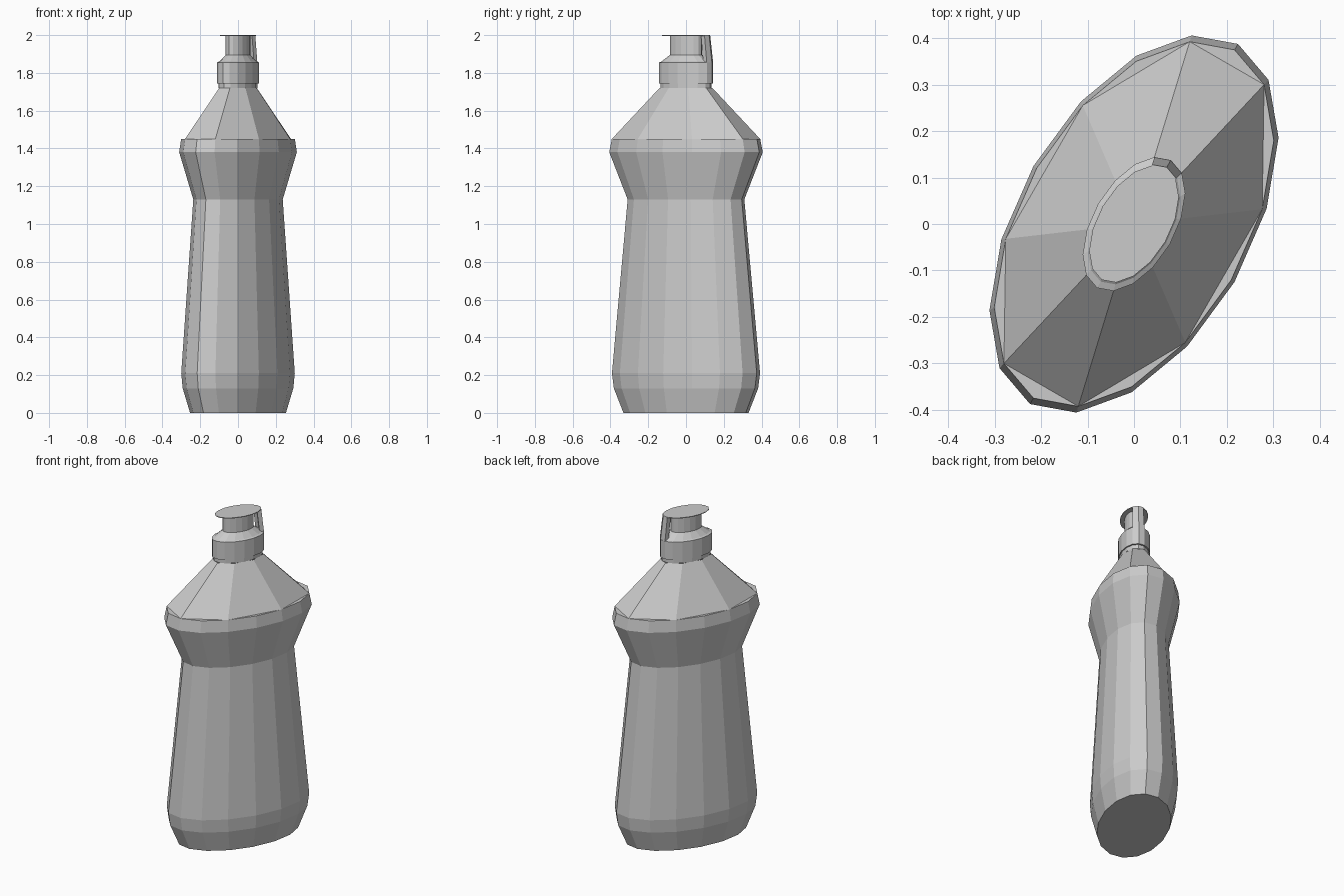
import bpy, bmesh
from math import cos, sin, pi, radians

if "Cube" in bpy.data.objects:
    bpy.data.objects.remove(bpy.data.objects["Cube"])

A, B = 0.448, 0.25      # half axes of the widest oval
SIDES = 16
TURN = radians(60)      # the oval is turned about z


def point(i, s, z):
    t = 2 * pi * i / SIDES
    x, y = s * A * cos(t), s * B * sin(t)
    return (x * cos(TURN) - y * sin(TURN), x * sin(TURN) + y * cos(TURN), z)


def ring(s, z, eight=False):
    pts = [point(i, s, z) for i in range(SIDES)]
    if eight:           # flatten every second corner: an eight-sided oval
        for i in range(0, SIDES, 2):
            p, q = pts[i - 1], pts[i + 1]
            pts[i] = tuple((a + b) / 2 for a, b in zip(p, q))
    return pts


def loft(name, rings, bottom=True, top=True):
    bm = bmesh.new()
    rows = [[bm.verts.new(p) for p in r] for r in rings]
    for lo, hi in zip(rows, rows[1:]):
        n = len(lo)
        for i in range(n):
            j = (i + 1) % n
            bm.faces.new((lo[i], lo[j], hi[j], hi[i]))
    if bottom:
        bm.faces.new(rows[0][::-1])
    if top:
        bm.faces.new(rows[-1])
    bmesh.ops.remove_doubles(bm, verts=bm.verts, dist=1e-5)
    bmesh.ops.recalc_face_normals(bm, faces=bm.faces)
    me = bpy.data.meshes.new(name)
    bm.to_mesh(me)
    bm.free()
    ob = bpy.data.objects.new(name, me)
    bpy.context.collection.objects.link(ob)
    return ob


# bottle body with waist, rim and eight-sided shoulder
loft("bottle_body", [
    ring(0.815, 0), ring(0.94, 0.13), ring(0.965, 0.21), ring(0.76, 1.13),
    ring(1.0, 1.38), ring(0.967, 1.45), ring(0.967, 1.45, True),
    ring(0.345, 1.72, True)], top=False)

# neck, collar and nozzle stem
loft("cap", [
    ring(0.33, 1.72), ring(0.33, 1.745), ring(0.355, 1.745), ring(0.355, 1.855),
    ring(0.32, 1.86), ring(0.21, 1.895), ring(0.21, 1.997)],
    bottom=False, top=False)

# thin flip lid
loft("lid", [ring(0.31, 1.996), ring(0.31, 2.0)])

# hinge strip joining collar and lid at the back end
loft("hinge", [
    [point(i, s, z) for i in (-1, 0, 1)] + [point(i, s - 0.06, z) for i in (1, 0, -1)]
    for s, z in ((0.355, 1.85), (0.315, 2.0))])
